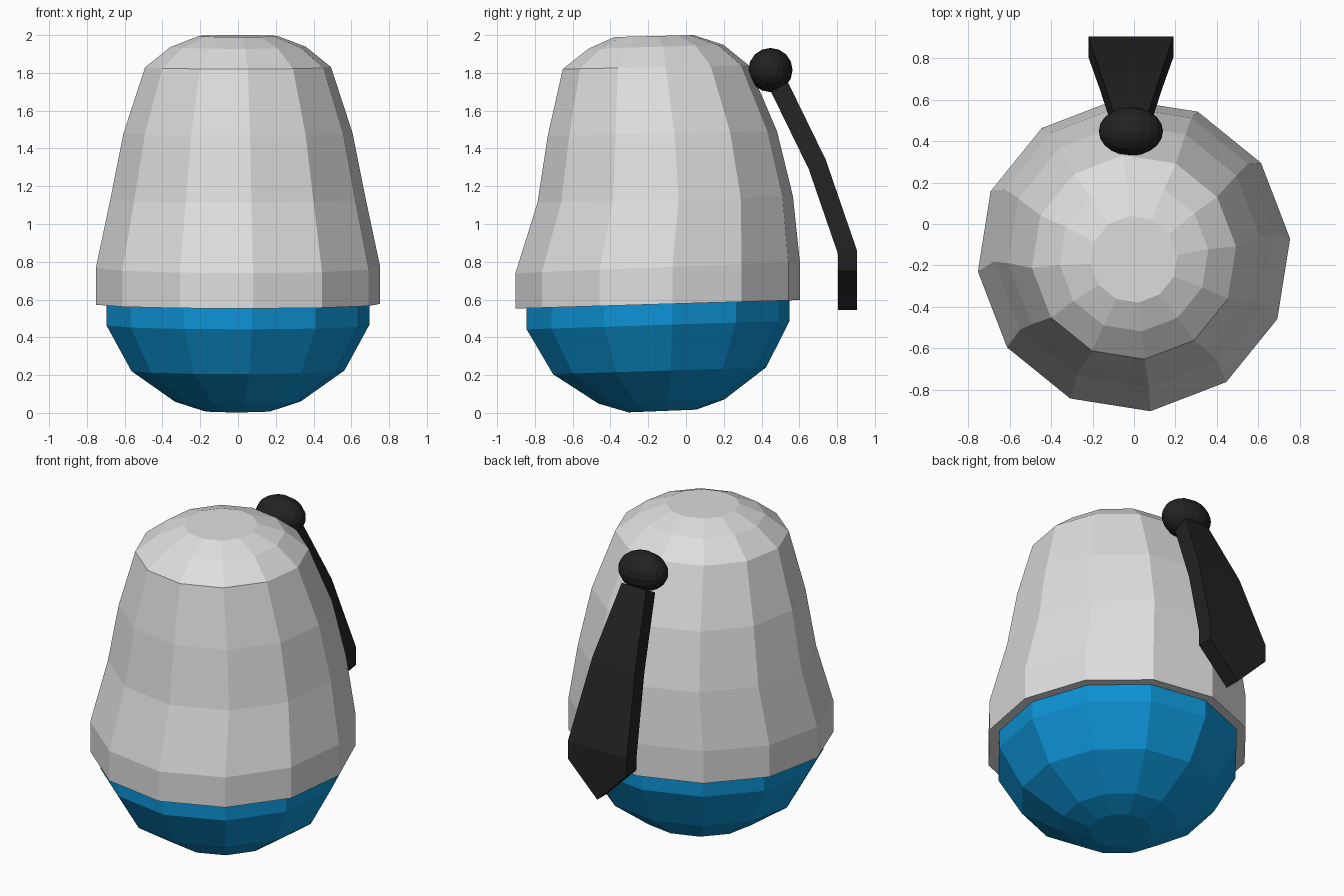
import bpy, bmesh, math
from mathutils import Vector, Matrix

cube = bpy.data.objects.get("Cube")
if cube:
    bpy.data.objects.remove(cube, do_unlink=True)


def material(name, rgb):
    mat = bpy.data.materials.new(name)
    mat.use_nodes = True
    mat.diffuse_color = (*rgb, 1)
    mat.node_tree.nodes["Principled BSDF"].inputs["Base Color"].default_value = (*rgb, 1)
    return mat


grey = material("light grey", (0.73, 0.73, 0.73))
blue = material("bright blue", (0.004, 0.29, 0.66))
black = material("soft black", (0.016, 0.016, 0.016))


def finish(bm, name, mat):
    bmesh.ops.recalc_face_normals(bm, faces=bm.faces)
    mesh = bpy.data.meshes.new(name)
    bm.to_mesh(mesh)
    bm.free()
    mesh.materials.append(mat)
    obj = bpy.data.objects.new(name, mesh)
    bpy.context.collection.objects.link(obj)
    return obj


def skin(bm, rings):
    """Bridge equal rings of points and close both ends."""
    loops = [[bm.verts.new(p) for p in ring] for ring in rings]
    n = len(loops[0])
    for low, high in zip(loops, loops[1:]):
        for i in range(n):
            j = (i + 1) % n
            bm.faces.new((low[i], low[j], high[j], high[i]))
    bm.faces.new(loops[0])
    bm.faces.new(loops[-1])


SIDES = 12
TURN = math.radians(6)


def tilted_ring(z, cy, r, slope):
    ring = []
    for i in range(SIDES):
        a = TURN + math.tau * i / SIDES
        ring.append(Vector((r * math.cos(a), cy + r * math.sin(a),
                            z + slope * r * math.sin(a))))
    return ring


def lathe(name, profile, mat):
    bm = bmesh.new()
    skin(bm, [tilted_ring(*p) for p in profile])
    return finish(bm, name, mat)


# Upper shell: height, centre y, radius, slope
lathe("upper_body", [
    (0.575, -0.15, 0.757, 0.03),
    (0.77, -0.15, 0.757, 0.04),
    (1.13, -0.11, 0.68, 0.025),
    (1.48, -0.125, 0.61, 0.02),
    (1.83, -0.16, 0.495, 0.02),
    (1.938, -0.16, 0.36, 0.03),
    (1.995, -0.17, 0.21, 0.025),
], grey)

# Rounded base
lathe("rounded_base", [
    (0.01, -0.125, 0.18, 0.04),
    (0.06, -0.13, 0.335, 0.033),
    (0.223, -0.14, 0.567, 0.032),
    (0.465, -0.147, 0.7, 0.033),
    (0.58, -0.147, 0.7, 0.03),
], blue)

# Hanging tie: outer (y, z), inner (y, z), half width
MID = -0.015
tie_path = [
    ((0.905, 0.75), (0.805, 0.75), 0.205),
    ((0.905, 0.86), (0.805, 0.84), 0.205),
    ((0.74, 1.34), (0.65, 1.29), 0.15),
    ((0.54, 1.75), (0.45, 1.70), 0.085),
]
bm = bmesh.new()
skin(bm, [[(MID - w, *out), (MID + w, *out), (MID + w, *inn), (MID - w, *inn)]
          for out, inn, w in tie_path])
finish(bm, "tie_blade", black)

# Pointed end of the tie
bm = bmesh.new()
skin(bm, [[(MID - 0.205, y, 0.75), (MID + 0.205, y, 0.75), (MID, y, 0.545)]
          for y in (0.805, 0.905)])
finish(bm, "tie_point", black)

# Knot
bm = bmesh.new()
bmesh.ops.create_uvsphere(bm, u_segments=16, v_segments=10, radius=1,
                          matrix=Matrix.Translation((MID, 0.447, 1.815))
                          @ Matrix.Diagonal((0.155, 0.117, 0.117, 1))
                          @ Matrix.Rotation(math.pi / 2, 4, 'Y'))
finish(bm, "tie_knot", black)
